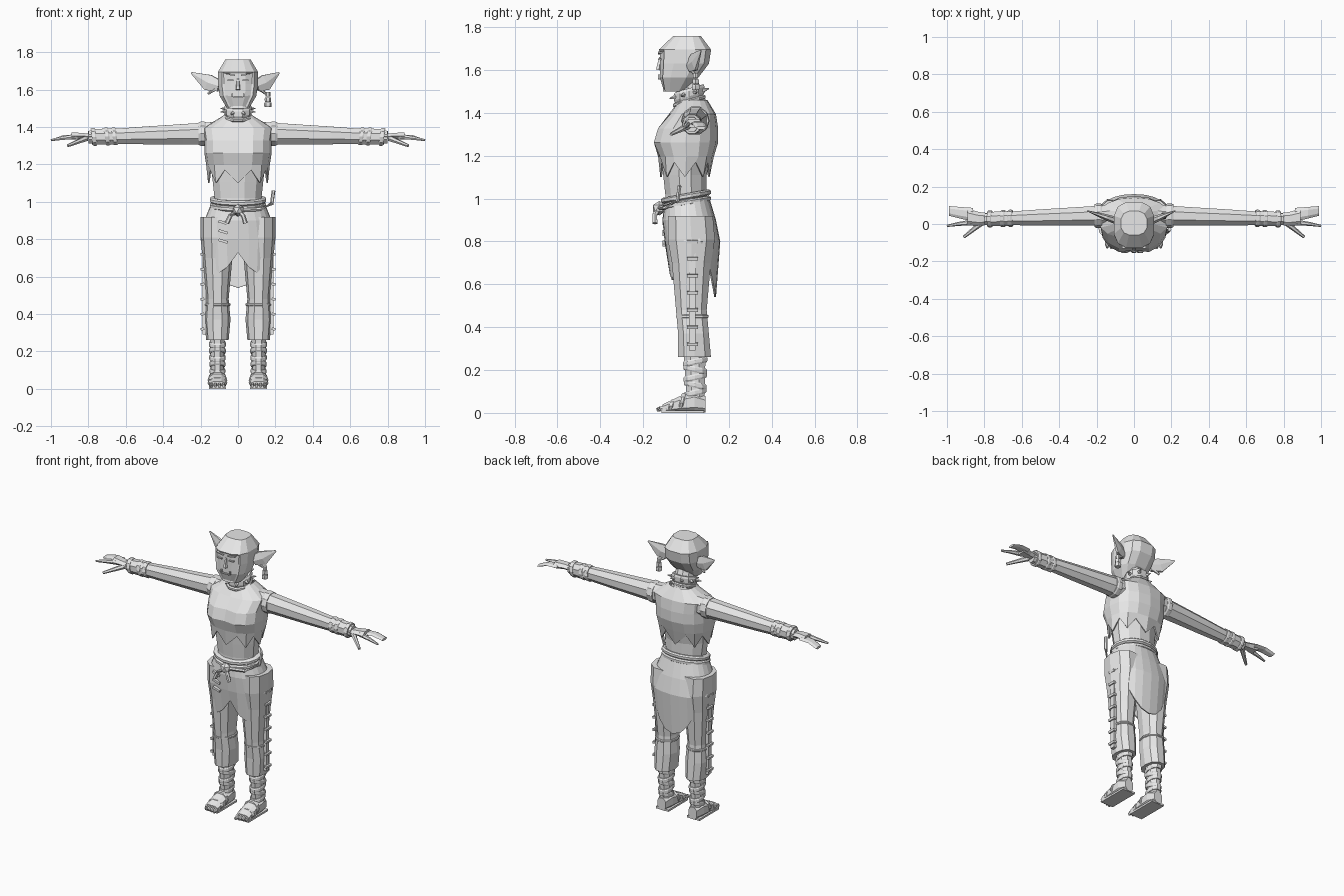
import bpy, bmesh
from math import sin, cos, pi, copysign
from mathutils import Vector, Matrix

default_cube = bpy.data.objects.get("Cube")
if default_cube:
    bpy.data.objects.remove(default_cube, do_unlink=True)

colour = (0.8, 0.8, 0.8, 1)
grey = bpy.data.materials.new("light_grey")
grey.use_nodes = True
grey.diffuse_color = colour
grey.node_tree.nodes["Principled BSDF"].inputs["Base Color"].default_value = colour

X, Y, Z = Vector((1, 0, 0)), Vector((0, 1, 0)), Vector((0, 0, 1))
LEG_X = .11


def make(name, bm, mirror=False, thickness=0):
    """Turn a bmesh into a flat-shaded object."""
    bmesh.ops.recalc_face_normals(bm, faces=bm.faces)
    mesh = bpy.data.meshes.new(name)
    bm.to_mesh(mesh)
    bm.free()
    mesh.materials.append(grey)
    obj = bpy.data.objects.new(name, mesh)
    bpy.context.collection.objects.link(obj)
    if thickness:
        obj.modifiers.new("thickness", 'SOLIDIFY').thickness = thickness
    if mirror:
        obj.modifiers.new("mirror", 'MIRROR')
    return obj


def skin(rings, sides, axis=None, power=1, tilt=0, turn=0.5, caps=True):
    """Skin rings of (centre, half width, half depth) along a path."""
    bm = bmesh.new()
    centres = [Vector(ring[0]) for ring in rings]
    last = len(rings) - 1
    loops = []
    for k, (centre, width, depth) in enumerate(rings):
        along = axis or (centres[min(k + 1, last)] - centres[max(k - 1, 0)]).normalized()
        reference = Y if abs(along.z) > .6 else Z
        across = reference.cross(along).normalized()
        up = along.cross(across)
        loop = []
        for i in range(sides):
            angle = 2 * pi * (i + turn) / sides - pi / 2
            c, s = (copysign(abs(f) ** power, f) for f in (cos(angle), sin(angle)))
            loop.append(bm.verts.new(centres[k] + across * c * width + up * s * depth + along * s * tilt))
        loops.append(loop)
    for low, high in zip(loops, loops[1:]):
        for i in range(sides):
            j = (i + 1) % sides
            bm.faces.new((low[i], low[j], high[j], high[i]))
    if caps:
        bm.faces.new(loops[0])
        bm.faces.new(loops[-1])
    return bm, loops


def upright(top, bottom, widths, fronts, backs, x=0, **options):
    """Body section with evenly spaced level rings, given its outlines."""
    rings = []
    for k, (width, front, back) in enumerate(zip(widths, fronts, backs)):
        z = top + (bottom - top) * k / (len(widths) - 1)
        rings.append(((x, (front + back) / 2, z), width, (back - front) / 2))
    return skin(rings, axis=Z, **options)


def tube(name, path, start, end, flat=1.0, mirror=False, sides=6, axis=None):
    """Tapering limb along a path."""
    rings = []
    for k, point in enumerate(path):
        radius = start + (end - start) * k / (len(path) - 1)
        rings.append((point, radius, radius * flat))
    return make(name, skin(rings, sides, axis)[0], mirror)


def band(name, centre, width, depth, half, axis=Z, tilt=0, mirror=False, sides=10):
    """Strap with bevelled edges around a limb."""
    rings = []
    for step in (-1, -.5, .5, 1):
        shrink = 1 if abs(step) < 1 else .93
        rings.append((Vector(centre) + axis * half * step, width * shrink, depth * shrink))
    return make(name, skin(rings, sides, axis, tilt=tilt)[0], mirror)


def box(name, centre, size, turn=0, mirror=False):
    bm = bmesh.new()
    place = Matrix.Translation(centre) @ Matrix.Rotation(turn, 4, 'Y') @ Matrix.Diagonal((*size, 1))
    bmesh.ops.create_cube(bm, size=1, matrix=place)
    return make(name, bm, mirror)


# Head with a recessed face
bm, loops = upright(1.76, 1.5, (.07, .11, .11, .1, .06), (-.06, -.13, -.13, -.13, -.11),
                    (.07, .12, .11, .06, 0), sides=12, power=.7)
bmesh.ops.recalc_face_normals(bm, faces=bm.faces)
face = [f for f in bm.faces if len(f.verts) == 4 and f.normal.y < -.7]
bmesh.ops.inset_region(bm, faces=face, thickness=.01, depth=-.006)
make("head", bm)
tube("nose", [(0, -.12, 1.66), (0, -.13, 1.6)], .006, .013, sides=5)
box("eyebrow", (.04, -.12, 1.68), (.05, .02, .007), -.15, True)
box("eye", (.04, -.12, 1.65), (.03, .02, .007), 0, True)
box("lips", (0, -.12, 1.56), (.05, .02, .007))
box("tusk", (.03, -.12, 1.57), (.008, .02, .02), 0, True)

# Pointed ears, the left one shorter and pierced
for side, tip, name in ((1, .22, "left_ear"), (-1, .25, "right_ear")):
    root = Vector((side * .1, .02, 1.62))
    end = Vector((side * tip, .07, 1.69))
    middle = root.lerp(end, .4) - Z * .01
    rings = [(root, .02, .035), (middle, .015, .05), (end, .003, .005)]
    make(name, skin(rings, 6)[0])
    tube(name + "_lobe", [root, middle - Z * .06], .016, .006)
for i in range(3):
    size = .02 - i * .003
    band("earring_bead", (.16, .045, 1.52 + i * .027), size, size, .012, sides=6)

# Neck and spiked collar
tube("neck", [(0, .04, 1.41), (0, .02, 1.48), (0, 0, 1.55)], .07, .055, sides=10)
collar = Vector((0, .015, 1.49))
band("collar", collar, .075, .075, .025, tilt=.02)
band("collar_lower_edge", collar - Z * .035, .08, .08, .01, tilt=.02)
for i in range(8):
    angle = pi * (i + .5) / 4
    outward = Vector((cos(angle), sin(angle), .25 * sin(angle)))
    tube("collar_spike", [collar + outward * .07, collar + outward * .1], .012, .002, sides=5)

# Waist and torn shirt with a zigzag hem
make("waist", upright(1.2, .93, (.15, .14, .13, .15), (-.12, -.11, -.1, -.1), (.12, .1, .1, .11), sides=12)[0])
bm, loops = upright(1.46, 1.13, (.08, .19, .18, .18, .17, .16), (-.03, -.08, -.14, -.16, -.13, -.12),
                    (.1, .14, .15, .15, .13, .11), sides=16, power=.85, turn=0, caps=False)
for i, vert in enumerate(loops[-1]):
    vert.co.z += .04 if i % 2 else -.03
for loop in loops[2:4]:
    loop[0].co.y += .02
make("torn_shirt", bm, thickness=.008)


# Arms with sleeve edges and bracers
def arm_at(x):
    return Vector((x, .05 - .03 * x, 1.37 - .03 * x))


tube("arm", [arm_at(x) for x in (.12, .3, .5, .65, .8)], .06, .033, 1.1, True, 8)
band("sleeve_edge", arm_at(.19), .066, .068, .02, X, mirror=True)
tube("bracer", [arm_at(x) for x in (.65, .72, .78)], .044, .04, 1.1, True, 8)
for x in (.66, .7, .77):
    band("bracer_strap", arm_at(x), .046, .05, .012, X, .006, True)

# Hands with joined fingers, index finger and thumb
wrist = arm_at(.77)
tube("palm", [wrist, wrist + Vector((.06, 0, .005)), wrist + Vector((.12, .01, .005))], .03, .045, .5, True, axis=X)
tube("fingers", [(.86, .05, 1.35), (.93, .06, 1.35), (.99, .07, 1.33)], .036, .026, .3, True, axis=X)
tube("index_finger", [(.86, .01, 1.35), (.94, 0, 1.34), (1, -.01, 1.33)], .015, .006, 1, True)
tube("thumb", [(.81, .01, 1.34), (.86, -.03, 1.32), (.91, -.07, 1.3)], .016, .008, 1, True)

# Trousers gathered above the shins
bm, loops = upright(.92, .26, (.09, .09, .08, .07, .06, .07, .06), (-.09, -.09, -.07, -.06, -.05, -.04, -.04),
                    (.13, .14, .12, .11, .1, .11, .12), LEG_X, sides=10, power=.9)
make("trouser_leg", bm, True)
band("knee_patch_edge", (LEG_X, .03, .45), .07, .08, .008, mirror=True)

# Ragged skirt with two front points and a long back point
bm, loops = upright(1, .7, (.14, .18, .2, .19), (-.1, -.11, -.1, -.08), (.11, .14, .16, .14),
                    sides=24, power=.9, turn=0, caps=False)
for i, vert in enumerate(loops[-1]):
    angle = abs(pi - 2 * pi * i / 24)
    front_point = max(0, cos(pi - angle - .5)) ** 6
    back_point = max(0, cos(angle)) ** 2
    vert.co.z = .82 - .2 * front_point - .28 * back_point
make("ragged_skirt", bm, thickness=.008)

# Side lacing and front stitches
box("side_seam", (.18, .03, .56), (.02, .03, .54), 0, True)
for i in range(7):
    box("side_lace", (.19, .03, .32 + i * .08), (.02, .05, .014), .15, True)
for i in range(3):
    box("front_stitch", (-.08, -.1, .79 + i * .05), (.05, .02, .014), .3)

# Rope belt with knot and loose ends
for z in (.98, 1.01):
    band("rope_belt", (0, 0, z), .153, .118, .014, tilt=.02, sides=16)
knot = Vector((0, -.125, .955))
bm = bmesh.new()
bmesh.ops.create_icosphere(bm, subdivisions=1, radius=.034, matrix=Matrix.Translation(knot))
make("belt_knot", bm)
for x in (-.06, .04):
    tube("belt_end", [knot, knot + Vector((x * .7, -.02, -.03)), knot + Vector((x, -.02, -.07))], .011, .013)
tube("belt_side_end", [knot, (.12, -.1, .96), (.18, -.04, .99), (.19, -.03, 1.06)], .011, .01)

# Wrapped shins
tube("shin", [(LEG_X, .04, .29), (LEG_X, .045, .06)], .043, .034, 1.3, True, 8)
for i in range(5):
    size = .042 + i * .001
    band("shin_wrap", (LEG_X, .043, .095 + i * .036), size, size * 1.3, .014, tilt=.012 * (-1) ** i, mirror=True)

# Feet with toes and sandal straps
rings = []
for y, height in ((.09, .08), (.04, .1), (-.03, .08), (-.11, .04)):
    rings.append(((LEG_X, y, height / 2), .03 if y > .08 else .047, height / 2))
make("foot", skin(rings, 8, -Y, power=.75)[0], True)
box("sandal_sole", (LEG_X, -.015, .006), (.09, .2, .012), 0, True)
for i in range(4):
    x = LEG_X + (i - 1.5) * .022
    tube("toe", [(x, -.09, .022), (x, -.12, .019), (x, -.137 + i * .004, .014)], .012, .008, 1.3, True)
for y, height in ((-.07, .032), (-.02, .047)):
    band("sandal_strap", (LEG_X, y, height), .053, height, .01, Y, .01, True)
